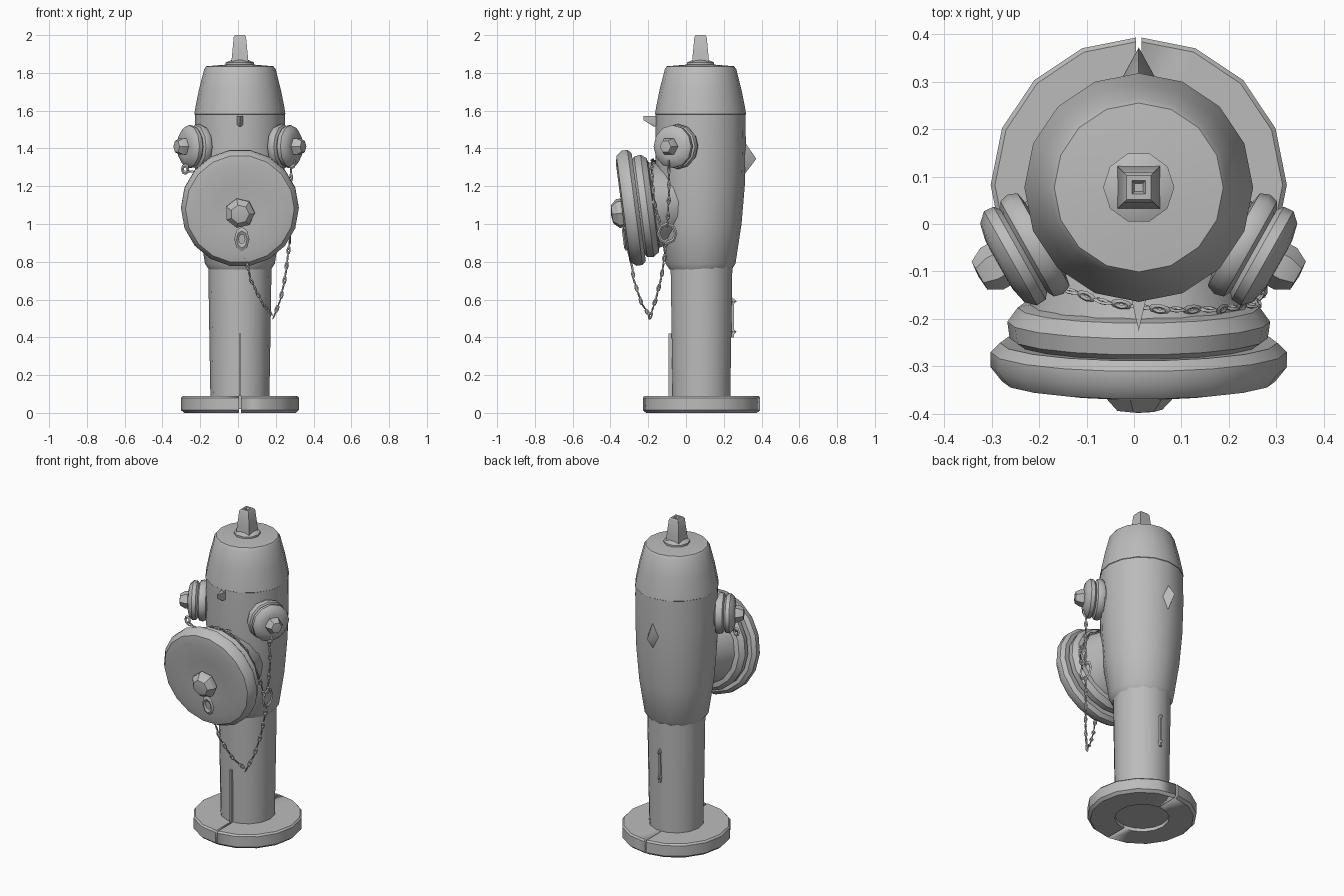
import bpy
import bmesh
from math import cos, sin, pi, radians
from mathutils import Vector, Matrix

cube = bpy.data.objects.get("Cube")
if cube:
    bpy.data.objects.remove(cube, do_unlink=True)

grey = bpy.data.materials.new("cast iron grey")
grey.use_nodes = True
GREY = (0.5, 0.5, 0.5, 1)
grey.diffuse_color = GREY
grey.node_tree.nodes["Principled BSDF"].inputs["Base Color"].default_value = GREY

CX, CY = 0.01, 0.077


def finish(name, bm, angle=40):
    bmesh.ops.recalc_face_normals(bm, faces=bm.faces)
    mesh = bpy.data.meshes.new(name)
    bm.to_mesh(mesh)
    bm.free()
    mesh.materials.append(grey)
    mesh.shade_smooth()
    mesh.set_sharp_from_angle(angle=radians(angle))
    obj = bpy.data.objects.new(name, mesh)
    bpy.context.collection.objects.link(obj)
    return obj


def revolve(bm, profile, segs, matrix, closed=False, phase=0.0):
    """Spin (radius, height) points about the matrix's z axis."""
    rings = []
    for r, h in profile:
        count = segs if r > 0 else 1
        rings.append([bm.verts.new(matrix @ Vector((
            r * cos(phase + 2 * pi * i / segs),
            r * sin(phase + 2 * pi * i / segs), h))) for i in range(count)])
    pairs = list(zip(rings, rings[1:]))
    if closed:
        pairs.append((rings[-1], rings[0]))
    for a, b in pairs:
        for i in range(segs):
            j = (i + 1) % segs
            quad = [a[i % len(a)], a[j % len(a)], b[j % len(b)], b[i % len(b)]]
            bm.faces.new(list(dict.fromkeys(quad)))
    if not closed:
        for ring in (rings[0], rings[-1]):
            if len(ring) > 2:
                bm.faces.new(ring)


def lathe(name, profile, segs=16, origin=(CX, CY, 0), axis=(0, 0, 1),
          closed=False, phase=0.0, angle=40):
    bm = bmesh.new()
    turn = Vector(axis).to_track_quat('Z', 'Y').to_matrix().to_4x4()
    revolve(bm, profile, segs, Matrix.Translation(origin) @ turn, closed, phase)
    return finish(name, bm, angle)


def hull(name, points):
    bm = bmesh.new()
    for p in points:
        bm.verts.new(p)
    bmesh.ops.convex_hull(bm, input=bm.verts[:])
    return finish(name, bm)


def box(name, lo, hi):
    return hull(name, [(x, y, z) for x in (lo[0], hi[0])
                       for y in (lo[1], hi[1]) for z in (lo[2], hi[2])])


def add_link(bm, center, direction, roll, length, width, wire):
    """One oblong chain link, long axis along direction."""
    turn = Vector(direction).to_track_quat('X', 'Z').to_matrix().to_4x4()
    m = (Matrix.Translation(center) @ turn @ Matrix.Rotation(roll, 4, 'X')
         @ Matrix.Diagonal((length / 2, width / 2, wire, 1)))
    k = wire / width * 2
    revolve(bm, [(1, 0), (1 - k, 0.7), (1 - 2 * k, 0), (1 - k, -0.7)], 8, m, closed=True)


def chain(name, points, pitch=0.04):
    bm = bmesh.new()
    pts = [Vector(p) for p in points]
    total = sum((b - a).length for a, b in zip(pts, pts[1:]))
    count = round(total / pitch)
    for i in range(count):
        rest = (i + 0.5) * total / count
        for a, b in zip(pts, pts[1:]):
            span = (b - a).length
            if rest <= span:
                add_link(bm, a.lerp(b, rest / span), b - a,
                         radians(30 + 90 * (i % 2)), 0.05, 0.024, 0.005)
                break
            rest -= span
    finish(name, bm)


def ring(name, center, direction, roll, length, width, wire):
    bm = bmesh.new()
    add_link(bm, center, direction, roll, length, width, wire)
    finish(name, bm)


# Ground flange, split by a narrow seam
flange = lathe("base_flange", [(0.155, 0), (0.295, 0), (0.312, 0.015), (0.312, 0.08),
                               (0.303, 0.09), (0.15, 0.09)], 16, (CX, 0.082, 0), closed=True)
seam = box("seam_cutter", (0.004, -0.4, -0.1), (0.016, 0.6, 0.2))
seam.hide_render = True
seam.hide_set(True)
cut = flange.modifiers.new("seam", 'BOOLEAN')
cut.operation = 'DIFFERENCE'
cut.object = seam

# Stem and barrel
lathe("stem", [(0.155, 0.02), (0.16, 0.3), (0.168, 0.8)], 14, (CX, 0.082, 0))
lathe("barrel", [(0.165, 0.76), (0.185, 0.79), (0.217, 1.0), (0.234, 1.2),
                 (0.24, 1.4), (0.238, 1.59)], 16)
box("front_seam", (0.004, -0.092, 0.09), (0.016, 0, 0.42))
box("rear_seam", (0.003, 0.2, 0.4), (0.017, 0.253, 0.6))
for z in (0.43, 0.59):
    hull("rear_seam_bump", [(0.01, 0.268, z), (-0.005, 0.235, z), (0.025, 0.235, z),
                            (0.01, 0.235, z + 0.03), (0.01, 0.235, z - 0.03)])

# Bonnet and operating nut
lathe("bonnet", [(0.232, 1.575), (0.241, 1.582), (0.235, 1.62), (0.217, 1.71),
                 (0.189, 1.82), (0.178, 1.835), (0.06, 1.845)], 16)
lathe("nut_flange", [(0.05, 1.835), (0.075, 1.84), (0.075, 1.855), (0.045, 1.868)], 10)
lathe("operating_nut", [(0.064, 1.855), (0.058, 1.9), (0.046, 1.99), (0.036, 2.0),
                        (0.02, 2.0), (0.012, 1.985), (0, 1.985)], 4, phase=pi / 4, angle=50)

# Large front outlet, tipped slightly downward
FRONT = dict(origin=(CX, -0.29, 1.085), axis=(0, -0.991, -0.13))
lathe("front_neck", [(0.17, -0.32), (0.205, -0.2), (0.235, -0.1)], 16, **FRONT)
lathe("front_cap", [(0.21, -0.125), (0.255, -0.115), (0.277, -0.085), (0.272, -0.05),
                    (0.255, -0.038), (0.292, -0.04), (0.312, -0.02), (0.312, 0.012),
                    (0.288, 0.042), (0.24, 0.05), (0.13, 0.042), (0, 0.042)], 18, **FRONT)
lathe("front_cap_nut", [(0.065, 0.03), (0.08, 0.055), (0.078, 0.075), (0.05, 0.105),
                        (0, 0.112)], 7, (CX, -0.287, 1.065), FRONT["axis"], angle=25)

# Side outlets with caps and nuts
for side, word in ((-1, "right"), (1, "left")):
    frame = dict(origin=(CX, 0.08, 1.41), axis=(side * 0.87, -0.49, 0))
    lathe(word + "_neck", [(0.11, 0.15), (0.09, 0.21), (0.085, 0.25)], 12, **frame)
    lathe(word + "_cap", [(0.085, 0.225), (0.112, 0.23), (0.12, 0.25), (0.115, 0.27),
                          (0.1, 0.278), (0.112, 0.288), (0.114, 0.31), (0.095, 0.33),
                          (0.06, 0.338), (0, 0.34)], 12, **frame)
    lathe(word + "_cap_nut", [(0.05, 0.33), (0.05, 0.355), (0.034, 0.385), (0, 0.388)],
          6, angle=25, **frame)

# Front lug and rear diamond boss
hull("front_lug", [(x, -0.13, z) for x in (-0.012, 0.032) for z in (1.515, 1.57)]
     + [(0.01, -0.225, 1.572), (0.01, -0.225, 1.55), (0.01, -0.17, 1.515)])
hull("rear_boss", [(0.01, 0.372, 1.345), (-0.035, 0.29, 1.345), (0.055, 0.29, 1.345),
                   (0.01, 0.3, 1.45), (0.01, 0.3, 1.25)])

# Retaining chains and their rings
chain("left_chain", [(0.28, -0.09, 1.31), (0.285, -0.09, 1.15), (0.275, -0.1, 0.98)])
chain("hanging_chain", [(0.275, -0.1, 0.92), (0.25, -0.13, 0.72), (0.225, -0.16, 0.6),
                        (0.19, -0.19, 0.51), (0.13, -0.235, 0.58), (0.07, -0.275, 0.7),
                        (0.025, -0.3, 0.87)])
chain("right_chain", [(-0.27, -0.12, 1.28), (-0.17, -0.13, 1.27), (-0.06, -0.165, 1.33),
                      (0.06, -0.18, 1.34), (0.18, -0.18, 1.26), (0.26, -0.17, 1.12),
                      (0.275, -0.13, 0.97)])
ring("chain_ring", (0.275, -0.1, 0.95), (0, 0, 1), 0, 0.12, 0.11, 0.009)
ring("front_cap_shackle", (0.02, -0.325, 0.92), (0, 0.13, -1), 0, 0.13, 0.08, 0.012)
ring("left_cap_shackle", (0.285, -0.09, 1.32), (0, 0, 1), pi / 2, 0.06, 0.045, 0.008)
ring("right_cap_shackle", (-0.28, -0.1, 1.29), (0, 0, 1), pi / 2, 0.06, 0.045, 0.008)
